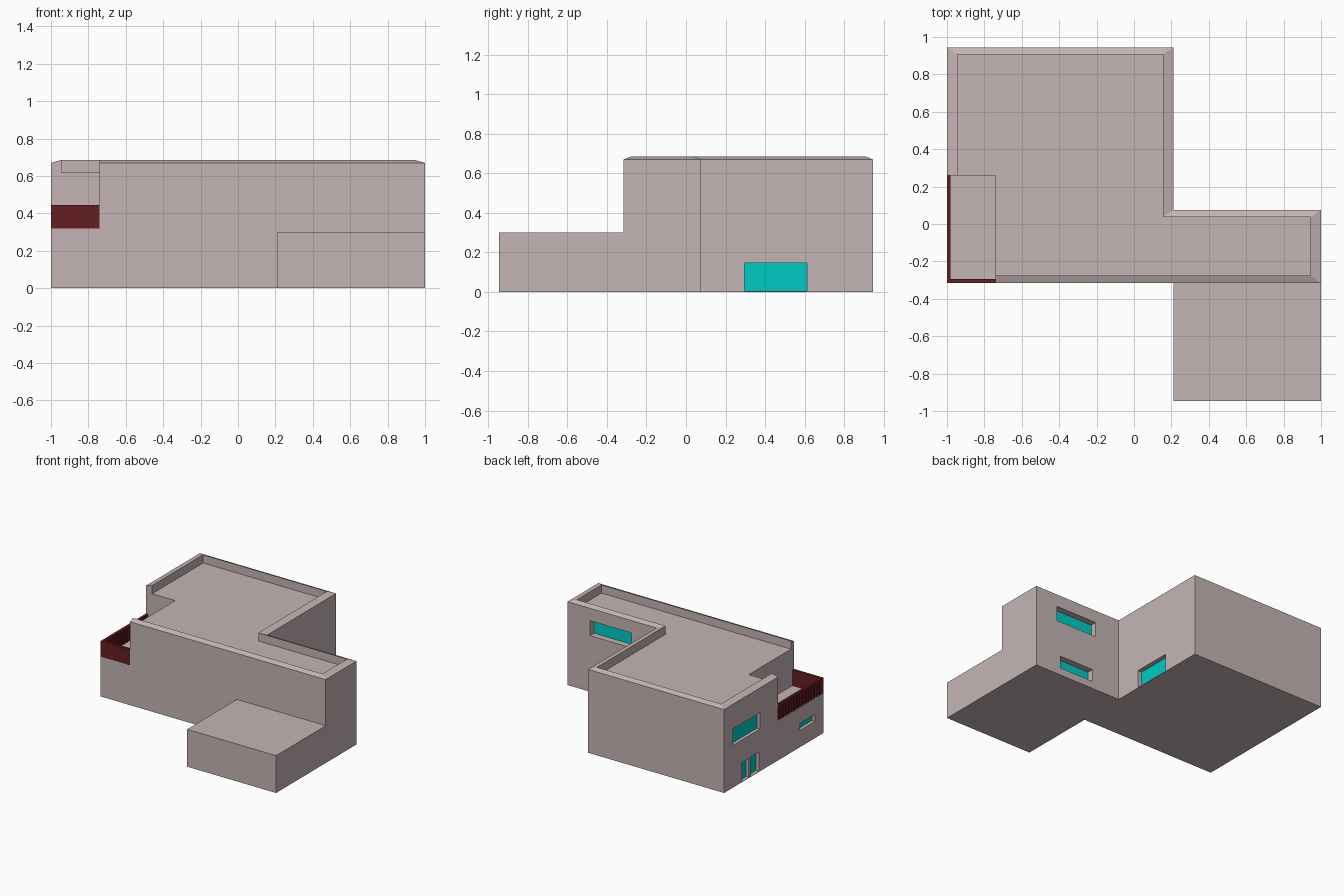
import bpy, bmesh

if "Cube" in bpy.data.objects:
    bpy.data.objects.remove(bpy.data.objects["Cube"])


def material(name, rgb):
    m = bpy.data.materials.new(name)
    m.diffuse_color = (*rgb, 1)
    m.use_nodes = True
    m.node_tree.nodes["Principled BSDF"].inputs["Base Color"].default_value = m.diffuse_color
    return m


plaster = material("plaster", (0.56, 0.46, 0.46))
glass = material("glass", (0.0, 0.6, 0.56))
wood = material("dark_red_wood", (0.13, 0.013, 0.016))


def finish(bm, name, mat):
    bmesh.ops.recalc_face_normals(bm, faces=bm.faces[:])
    me = bpy.data.meshes.new(name)
    bm.to_mesh(me)
    bm.free()
    ob = bpy.data.objects.new(name, me)
    bpy.context.collection.objects.link(ob)
    if mat:
        me.materials.append(mat)
    return ob


def boxes(name, items, mat=None):
    """One object made of boxes given as (x0, x1, y0, y1, z0, z1)."""
    bm = bmesh.new()
    for x0, x1, y0, y1, z0, z1 in items:
        vs = bmesh.ops.create_cube(bm, size=1)["verts"]
        for v in vs:
            v.co = (x0 if v.co.x < 0 else x1,
                    y0 if v.co.y < 0 else y1,
                    z0 if v.co.z < 0 else z1)
    return finish(bm, name, mat)


def cut(target, cutter):
    mod = target.modifiers.new("cut", 'BOOLEAN')
    mod.object, mod.operation, mod.solver = cutter, 'DIFFERENCE', 'EXACT'
    bpy.context.view_layer.objects.active = target
    bpy.ops.object.modifier_apply(modifier=mod.name)
    bpy.data.objects.remove(cutter)


# House body: L-shaped plan with a sloped parapet and a sunken roof
outer = [(-1, -.315), (1, -.315), (1, .075), (.21, .075), (.21, .945), (-1, .945)]
inner = [(-.945, -.275), (.943, -.275), (.943, .037), (.155, .037), (.155, .907), (-.945, .907)]
bm = bmesh.new()
rings = [[bm.verts.new((x, y, z)) for x, y in plan]
         for plan, z in ((outer, 0), (outer, .67), (inner, .686), (inner, .62))]
for a, b in zip(rings, rings[1:]):
    for i in range(6):
        j = (i + 1) % 6
        bm.faces.new((a[i], a[j], b[j], b[i]))
bm.faces.new(rings[0][::-1])
bm.faces.new(rings[-1])
house = finish(bm, "house_body", plaster)

# Balcony notch in the front left corner
cut(house, boxes("balcony_cutter", [(-1.2, -.74, -.6, .26, .32, 1)]))

# Window openings: (axis, wall position, inward direction, depth, span start, span end, z0, z1)
openings = [
    ("x", -1, 1, .03, .49, .83, .34, .47),
    ("x", -1, 1, .03, .50, .717, .004, .16),
    ("x", -1, 1, .03, -.207, -.017, .135, .19),
    ("x", .21, -1, .04, .295, .612, .004, .147),
    ("y", .075, -1, .055, .43, .80, .45, .57),
    ("y", .075, -1, .055, .46, .77, .06, .16),
]


def slab(op, near, far):
    axis, wall, d, depth, a, b, z0, z1 = op
    p, q = sorted((wall + d * near, wall + d * far))
    return (p, q, a, b, z0, z1) if axis == "x" else (a, b, p, q, z0, z1)


cut(house, boxes("window_cutter", [slab(o, -.05, o[3]) for o in openings]))
boxes("window_panes", [slab(o, o[3] - .004, o[3] + .004) for o in openings], glass)

# Post between the two glass door leaves
boxes("door_mullion", [(-.995, -.965, .605, .63, .004, .16)], plaster)

# Low front annex
boxes("garage_annex", [(.21, 1, -.945, -.315, 0, .3)], plaster)

# Balcony railing: solid front board, slatted left side
boxes("railing_front", [(-1, -.74, -.315, -.293, .318, .446)], wood)
count = 14
pitch = .553 / count
slats = [(-.998, -.982, -.293 + i * pitch, -.293 + i * pitch + .024, .32, .436)
         for i in range(count)]
boxes("railing_left", slats + [(-1, -.98, -.293, .26, .43, .446)], wood)
